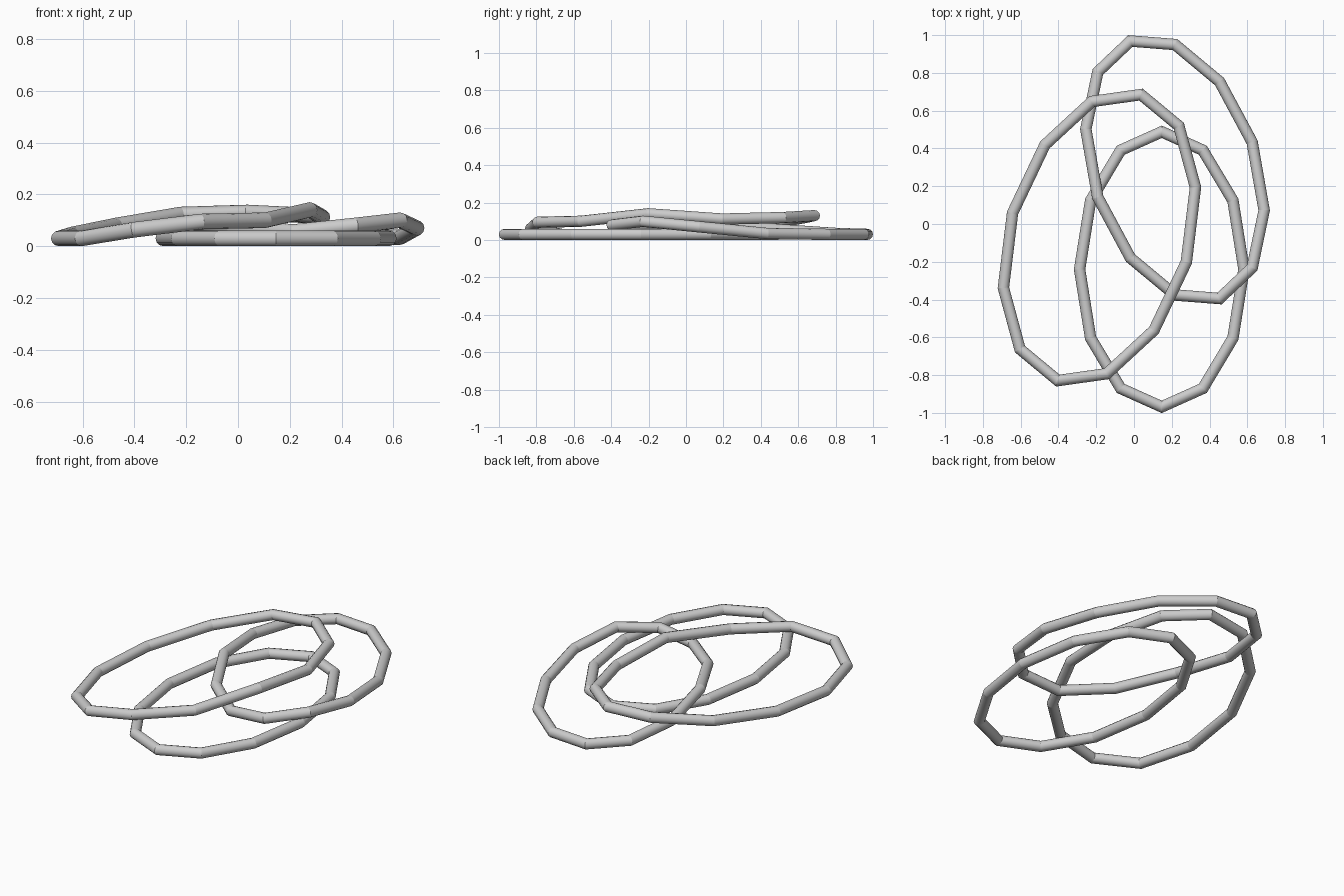
import bpy, bmesh, math
from mathutils import Vector

if "Cube" in bpy.data.objects:
    bpy.data.objects.remove(bpy.data.objects["Cube"])

SIDES = 12      # round cross-section
RADIUS = 0.03   # tube thickness


def ring(name, centre, a, b, heights):
    """Closed tube along a 12-cornered ellipse (conjugate axes a, b), mitred corners."""
    n = len(heights)
    pts = []
    for i, z in enumerate(heights):
        t = 2 * math.pi * i / n
        c, s = math.cos(t), math.sin(t)
        pts.append(Vector((centre[0] + a[0] * c + b[0] * s,
                           centre[1] + a[1] * c + b[1] * s, z)))
    bm = bmesh.new()
    loops = []
    for i, p in enumerate(pts):
        d0 = (p - pts[i - 1]).normalized()
        d1 = (pts[(i + 1) % n] - p).normalized()
        tangent = (d0 + d1).normalized()
        out = tangent.cross(Vector((0, 0, 1))).normalized()
        up = out.cross(tangent).normalized()
        mitre = 1 / tangent.dot(d1)
        loops.append([bm.verts.new(p + RADIUS * (out * mitre * math.cos(q) + up * math.sin(q)))
                      for q in (2 * math.pi * k / SIDES for k in range(SIDES))])
    for i in range(n):
        l0, l1 = loops[i], loops[(i + 1) % n]
        for k in range(SIDES):
            m = (k + 1) % SIDES
            bm.faces.new((l0[k], l0[m], l1[m], l1[k]))
    bmesh.ops.recalc_face_normals(bm, faces=bm.faces[:])
    # smooth around the tube, crisp at the corners
    for f in bm.faces:
        f.smooth = True
    for loop in loops:
        for k in range(SIDES):
            bm.edges.get((loop[k], loop[(k + 1) % SIDES])).smooth = False
    me = bpy.data.meshes.new(name)
    bm.to_mesh(me)
    bm.free()
    ob = bpy.data.objects.new(name, me)
    bpy.context.collection.objects.link(ob)


# lowest ring lies flat
ring("bottom_ring", (0.147, -0.24), (0.435, 0), (0, 0.728), [0.03] * 12)
# middle ring rests over the bottom one
ring("middle_ring", (0.217, 0.287), (0.472, -0.215), (0, 0.663),
     [0.07, 0.035, 0.03, 0.03, 0.03, 0.035, 0.055, 0.09, 0.07, 0.055, 0.08, 0.10])
# top ring drapes over both
ring("top_ring", (-0.183, -0.072), (0.46, -0.13), (0.22, 0.757),
     [0.14, 0.112, 0.12, 0.13, 0.122, 0.08, 0.045, 0.03, 0.03, 0.063, 0.095, 0.1])
